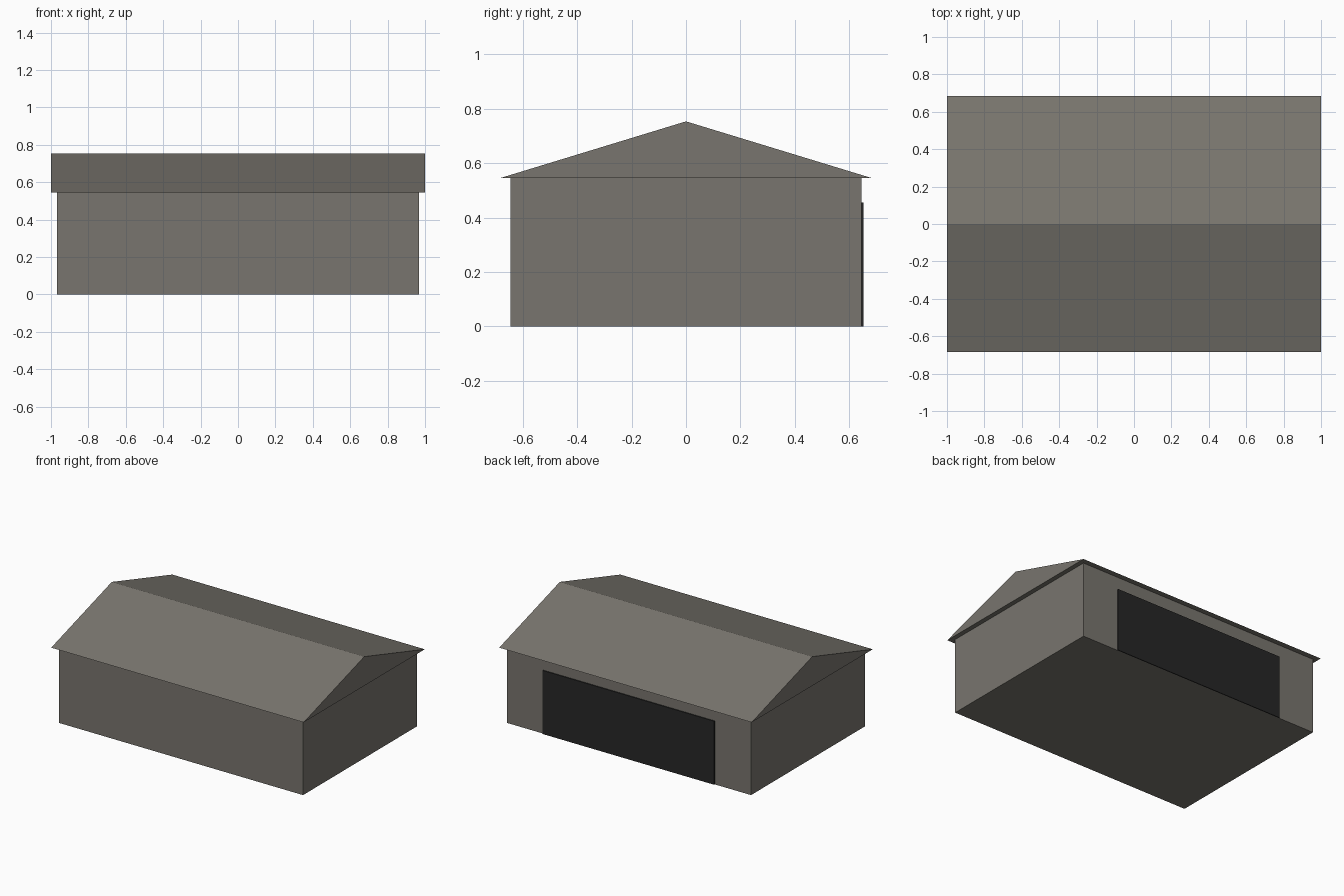
import bpy
import bmesh

if "Cube" in bpy.data.objects:
    bpy.data.objects.remove(bpy.data.objects["Cube"])


def material(name, rgb):
    mat = bpy.data.materials.new(name)
    mat.diffuse_color = (*rgb, 1.0)
    mat.use_nodes = True
    mat.node_tree.nodes["Principled BSDF"].inputs["Base Color"].default_value = mat.diffuse_color
    return mat


def extruded_profile(name, profile, half_length, mat):
    """Extrude a (y, z) profile along x, centred on x = 0."""
    bm = bmesh.new()
    face = bm.faces.new([bm.verts.new((-half_length, y, z)) for y, z in profile])
    result = bmesh.ops.extrude_face_region(bm, geom=[face])
    moved = [v for v in result["geom"] if isinstance(v, bmesh.types.BMVert)]
    bmesh.ops.translate(bm, verts=moved, vec=(2 * half_length, 0, 0))
    bmesh.ops.recalc_face_normals(bm, faces=bm.faces)
    mesh = bpy.data.meshes.new(name)
    bm.to_mesh(mesh)
    bm.free()
    mesh.materials.append(mat)
    obj = bpy.data.objects.new(name, mesh)
    bpy.context.collection.objects.link(obj)
    return obj


def rectangle(y0, y1, z0, z1):
    return [(y0, z0), (y1, z0), (y1, z1), (y0, z1)]


warm_grey = material("warm_grey", (0.190, 0.178, 0.156))
near_black = material("near_black", (0.020, 0.020, 0.020))

EAVE_Z = 0.545
WALL_Y = 0.645

# Walls
extruded_profile("walls", rectangle(-WALL_Y, WALL_Y, 0, EAVE_Z), 0.967, warm_grey)

# Gable roof overhanging the walls
extruded_profile("roof", [(-0.685, EAVE_Z), (0.685, EAVE_Z), (0, 0.754)], 1.0, warm_grey)

# Wide door panel on the back wall
extruded_profile("back_door", rectangle(WALL_Y, WALL_Y + 0.007, 0, 0.455), 0.68, near_black)
